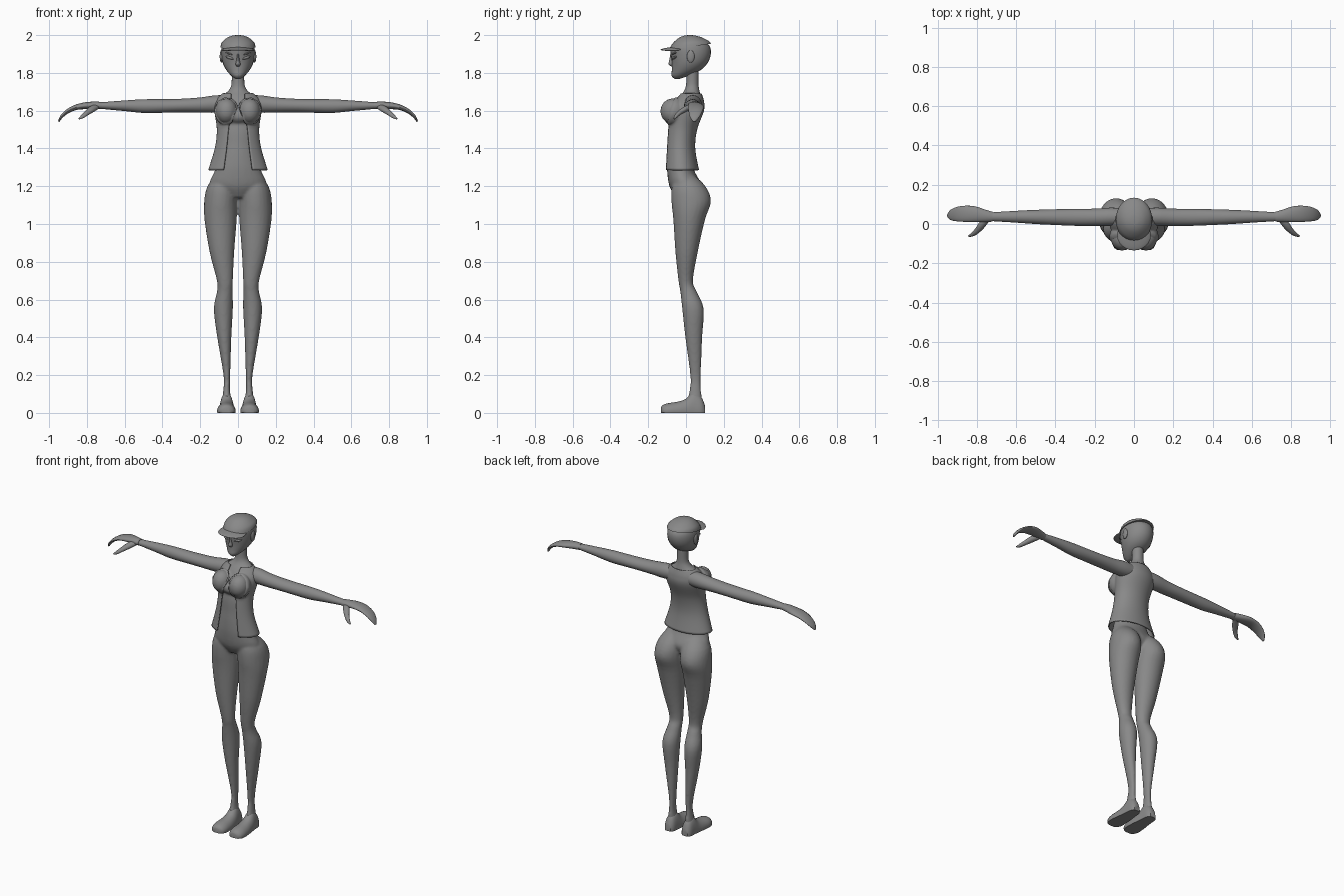
import bpy, bmesh, math
from mathutils import Vector, Matrix

if "Cube" in bpy.data.objects:
    bpy.data.objects.remove(bpy.data.objects["Cube"])

grey = bpy.data.materials.new("matte_grey")
grey.diffuse_color = (0.25, 0.25, 0.25, 1)
grey.use_nodes = True
grey.node_tree.nodes["Principled BSDF"].inputs["Base Color"].default_value = grey.diffuse_color
X, Y, Z = Vector((1, 0, 0)), Vector((0, 1, 0)), Vector((0, 0, 1))


def spline(rows, n):
    """Smooth interpolation of tuples through every row."""
    out = []
    for i in range(len(rows) - 1):
        p = [rows[max(0, min(len(rows) - 1, i + k))] for k in (-1, 0, 1, 2)]
        for s in range(n):
            t = s / n
            out.append([0.5 * (2 * b + (c - a) * t + (2 * a - 5 * b + 4 * c - d) * t * t
                               + (3 * b - a - 3 * c + d) * t ** 3) for a, b, c, d in zip(*p)])
    out.append(list(rows[-1]))
    return out


def loft(bm, rows, u, v=None, seg=24, n=4):
    """Closed tube through rows of (x, y, z, radius along u, radius along v)."""
    pts = spline(rows, n)
    rings = []
    for i, (x, y, z, ra, rb) in enumerate(pts):
        w = v
        if w is None:
            a, b = pts[max(i - 1, 0)], pts[min(i + 1, len(pts) - 1)]
            w = (Vector(b[:3]) - Vector(a[:3])).cross(u).normalized()
        c = Vector((x, y, z))
        rings.append([bm.verts.new(c + u * ra * math.cos(k * math.tau / seg)
                                   + w * rb * math.sin(k * math.tau / seg)) for k in range(seg)])
    for r, q in zip(rings, rings[1:]):
        for k in range(seg):
            bm.faces.new((r[k], r[(k + 1) % seg], q[(k + 1) % seg], q[k]))
    bm.faces.new(rings[0][::-1])
    bm.faces.new(rings[-1])


def level(rows):
    """Turn (z, x0, x1, y0, y1) extents into horizontal loft rows."""
    return [((a + b) / 2, (c + d) / 2, z, (b - a) / 2, (d - c) / 2) for z, a, b, c, d in rows]


def blob(bm, c, r, rot=None):
    m = Matrix.Translation(c) @ (rot or Matrix()) @ Matrix.Diagonal((*r, 1))
    bmesh.ops.create_uvsphere(bm, u_segments=24, v_segments=14, radius=1, matrix=m)


def finish(name, bm, mirror=False, angle=40):
    bmesh.ops.recalc_face_normals(bm, faces=bm.faces)
    me = bpy.data.meshes.new(name)
    bm.to_mesh(me)
    bm.free()
    me.materials.append(grey)
    ob = bpy.data.objects.new(name, me)
    bpy.context.collection.objects.link(ob)
    bpy.ops.object.select_all(action='DESELECT')
    ob.select_set(True)
    bpy.context.view_layer.objects.active = ob
    bpy.ops.object.shade_smooth_by_angle(angle=math.radians(angle))
    if mirror:
        ob.modifiers.new("mirror", 'MIRROR').use_mirror_merge = False
    return ob


# Body: torso, neck, bust and legs fused into one skin
bm = bmesh.new()
torso = [(1.14, .06, -.055, .06), (1.2, .15, -.088, .085), (1.28, .124, -.1, .045),
         (1.35, .102, -.1, .03), (1.42, .092, -.095, .03), (1.5, .1, -.09, .045),
         (1.6, .115, -.07, .08), (1.65, .112, -.05, .085), (1.68, .085, -.03, .077),
         (1.705, .052, -.01, .072), (1.74, .035, 0, .067), (1.82, .035, 0, .067)]
loft(bm, level([(z, -r, r, a, b) for z, r, a, b in torso]), X, Y)
leg = [(1.27, .02, .11, -.05, .03), (1.2, .003, .162, -.075, .103), (1.12, .003, .179, -.077, .132),
       (1.02, .007, .177, -.067, .1), (.85, .02, .15, -.056, .062), (.7, .027, .112, -.04, .037),
       (.64, .028, .112, -.03, .058), (.55, .027, .128, -.02, .094), (.4, .035, .11, -.004, .086),
       (.2, .041, .077, .022, .079), (.12, .042, .078, .018, .08), (.03, .03, .09, 0, .09)]
for s in (1, -1):
    loft(bm, level([(z, s * a, s * b, c, d) for z, a, b, c, d in leg]), X, Y)
    blob(bm, (s * .061, -.07, 1.597), (.058, .066, .068))
blob(bm, (0, -.065, 1.572), (.07, .05, .042))
body = finish("body", bm)
rm = body.modifiers.new("fuse", 'REMESH')
rm.mode, rm.voxel_size, rm.use_smooth_shade = 'VOXEL', .008, True
sm = body.modifiers.new("soften", 'SMOOTH')
sm.factor, sm.iterations = .5, 5

# Open vest draped over the torso; last column is half the front opening
rows = spline([(1.285, .155, -.115, .066, .075), (1.4, .12, -.108, .046, .06),
               (1.5, .109, -.1, .056, .05), (1.6, .122, -.085, .092, .036),
               (1.65, .115, -.06, .092, .036), (1.69, .078, -.03, .08, .036)], 6)
bm = bmesh.new()
prev = None
for z, rx, y0, y1, gap in rows:
    g = math.asin(min(1, gap / rx))
    ring = []
    for k in range(49):
        a = g + (math.tau - 2 * g) * k / 48
        ring.append(bm.verts.new((rx * math.sin(a), (y0 + y1) / 2 - (y1 - y0) / 2 * math.cos(a), z)))
    if prev:
        for k in range(48):
            bm.faces.new((prev[k], prev[k + 1], ring[k + 1], ring[k]))
    prev = ring
vest = finish("vest", bm)
sw = vest.modifiers.new("drape", 'SHRINKWRAP')
sw.target, sw.wrap_mode, sw.offset = body, 'OUTSIDE', .005
so = vest.modifiers.new("cloth", 'SOLIDIFY')
so.thickness, so.offset = .006, 0

# Arms
bm = bmesh.new()
loft(bm, [(.04, .035, 1.637, .045, .045), (.12, .037, 1.635, .046, .046), (.2, .034, 1.63, .044, .04),
          (.3, .034, 1.627, .043, .036), (.4, .035, 1.625, .04, .036), (.5, .036, 1.624, .036, .036),
          (.6, .037, 1.626, .03, .028), (.73, .037, 1.627, .022, .017)], Y, Z)
finish("arm", bm, True)

# Mitten hands with thumbs
bm = bmesh.new()
loft(bm, [(.72, .037, 1.627, .025, .019), (.76, .042, 1.628, .032, .02), (.81, .05, 1.626, .04, .018),
          (.86, .052, 1.617, .041, .014), (.905, .05, 1.595, .036, .011), (.935, .046, 1.567, .025, .008),
          (.949, .043, 1.542, .007, .004)], Y)
loft(bm, [(.745, .03, 1.622, .016, .014), (.775, -.005, 1.607, .02, .015), (.8, -.035, 1.588, .015, .012),
          (.822, -.053, 1.57, .011, .009), (.842, -.062, 1.557, .004, .004)],
     Vector((.6, .6, .5)).normalized(), seg=16)
finish("hand", bm, True)

# Feet with flat soles
bm = bmesh.new()
loft(bm, [(.062, -.132, .01, .022, .02), (.062, -.12, .01, .04, .033), (.062, -.09, .01, .049, .042),
          (.061, -.04, .01, .047, .05), (.06, .0, .01, .042, .065), (.06, .04, .01, .037, .1),
          (.06, .08, .01, .033, .075), (.06, .1, .01, .02, .03)], X, Z)
for v in bm.verts:
    v.co.z = max(v.co.z, 0)
bmesh.ops.dissolve_degenerate(bm, dist=1e-5, edges=bm.edges)
finish("foot", bm, True)

# Head
bm = bmesh.new()
loft(bm, level([(1.768, -.012, .012, -.06, -.035), (1.785, -.036, .036, -.076, .015),
                (1.815, -.062, .062, -.075, .078), (1.85, -.08, .08, -.075, .113),
                (1.89, -.088, .088, -.08, .13), (1.93, -.088, .088, -.083, .13),
                (1.96, -.078, .078, -.065, .11), (1.985, -.05, .05, -.03, .075),
                (1.992, -.01, .01, .01, .03)]), X, Y)
finish("head", bm)

# Nose
bm = bmesh.new()
loft(bm, level([(1.835, -.008, .008, -.08, -.06), (1.847, -.013, .013, -.092, -.06),
                (1.87, -.008, .008, -.088, -.06), (1.9, -.006, .006, -.083, -.06)]), X, Y, seg=12)
finish("nose", bm)

# Slanted eyes and brows
bm = bmesh.new()
for z, h in ((1.88, .007), (1.902, .005)):
    blob(bm, (.043, -.062, z), (.025, .009, h),
         Matrix.Rotation(.42, 4, 'Z') @ Matrix.Rotation(-.25, 4, 'Y'))
finish("eye", bm, True)

# Ears
bm = bmesh.new()
blob(bm, (.088, .025, 1.887), (.009, .02, .033))
finish("ear", bm, True)

# Cap crown, its rim higher at the back
bm = bmesh.new()
loft(bm, level([(1.935, -.093, .093, -.09, .134), (1.96, -.085, .085, -.073, .118),
                (1.985, -.058, .058, -.04, .083), (1.997, -.03, .03, -.01, .05),
                (2.0, -.006, .006, .015, .027)]), X, Y, seg=32)
for v in bm.verts:
    v.co.z += v.co.y * .15 * (2 - v.co.z) / .065
finish("cap_crown", bm)

# Cap brim
bm = bmesh.new()
blob(bm, (0, -.058, 1.93), (.086, .077, .009), Matrix.Rotation(.1, 4, 'X'))
for v in bm.verts:
    v.co.z -= 1.5 * v.co.x ** 2
finish("cap_brim", bm)
